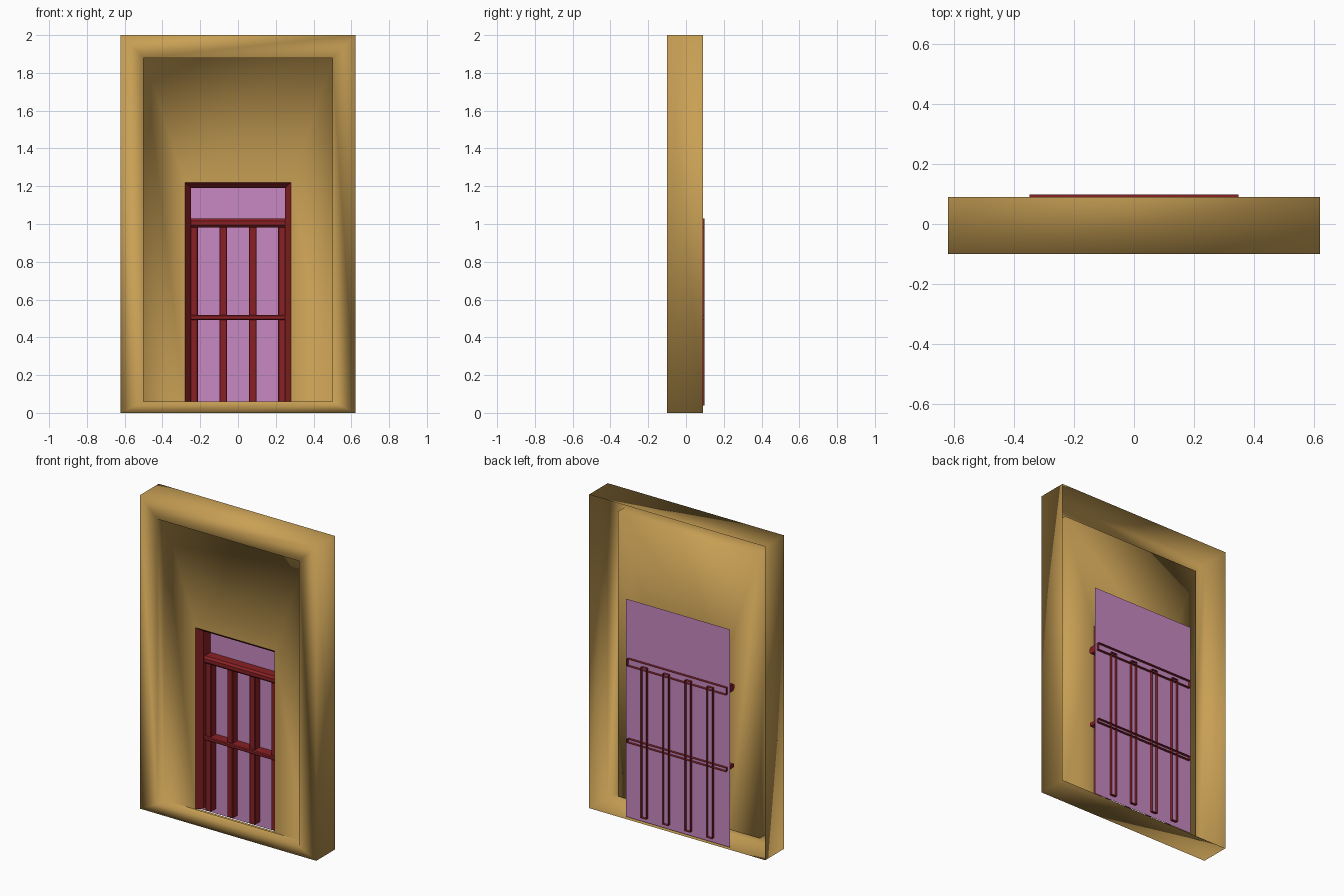
import bpy, bmesh

if "Cube" in bpy.data.objects:
    bpy.data.objects.remove(bpy.data.objects["Cube"])


def material(name, rgb):
    m = bpy.data.materials.new(name)
    m.diffuse_color = (*rgb, 1)
    m.use_nodes = True
    m.node_tree.nodes["Principled BSDF"].inputs["Base Color"].default_value = m.diffuse_color
    return m


TAN = material("tan plaster", (0.58, 0.35, 0.09))
RED = material("dark red paint", (0.25, 0.015, 0.018))
PINK = material("mauve pane", (0.57, 0.25, 0.54))


def finish(name, bm, mat, smooth=False):
    me = bpy.data.meshes.new(name)
    for f in bm.faces:
        f.smooth = smooth
    bm.normal_update()
    bm.to_mesh(me)
    bm.free()
    me.materials.append(mat)
    ob = bpy.data.objects.new(name, me)
    bpy.context.collection.objects.link(ob)
    return ob


def loop(bm, w, z0, z1, y):
    """Rectangle of verts: counter-clockwise seen from the front."""
    return [bm.verts.new((x, y, z)) for x, z in
            ((-w, z0), (w, z0), (w, z1), (-w, z1))]


def bridge(bm, a, b, sides=(0, 1, 2, 3)):
    for i in sides:
        j = (i + 1) % 4
        bm.faces.new((a[i], a[j], b[j], b[i]))


PANEL_Y = -0.03
U = (1, 2, 3)  # sides and top, open at the floor

# Wall surround: open-backed shell, front border, niche and pierced panel
bm = bmesh.new()
rings = [loop(bm, 0.622, 0, 2, 0.09), loop(bm, 0.622, 0, 2, -0.1),
         loop(bm, 0.5, 0.06, 1.88, -0.1), loop(bm, 0.5, 0.06, 1.88, PANEL_Y)]
for a, b in zip(rings, rings[1:]):
    bridge(bm, a, b)
bridge(bm, rings[3], loop(bm, 0.28, 0.06, 1.22, PANEL_Y), U)
finish("wall_surround", bm, TAN, True)

# Door jamb: bevelled front lip, then straight reveal to the pane
bm = bmesh.new()
rings = [loop(bm, 0.28, 0.06, 1.22, PANEL_Y), loop(bm, 0.25, 0.06, 1.19, 0.01),
         loop(bm, 0.25, 0.06, 1.19, 0.08)]
bridge(bm, rings[0], rings[1], U)
bridge(bm, rings[1], rings[2], U)
finish("door_jamb", bm, RED)

# Pane behind the bars
bm = bmesh.new()
bm.faces.new(loop(bm, 0.366, 0.01, 1.4, 0.08))
finish("door_pane", bm, PINK)


def bar(name, centre, half, lo, hi, front, chamfer, vertical):
    """Open-backed channel with chamfered front and closed ends."""
    bm = bmesh.new()
    c = chamfer
    prof = [(-half, 0.098), (-half, front + c), (-half + c, front),
            (half - c, front), (half, front + c), (half, 0.098)]
    ends = []
    for t in (lo, hi):
        ends.append([bm.verts.new((centre + p, y, t) if vertical
                                  else (t, y, centre + p)) for p, y in prof])
    for i in range(5):
        bm.faces.new((ends[0][i], ends[0][i + 1], ends[1][i + 1], ends[1][i]))
    for e in ends:
        bm.faces.new(e)
    bmesh.ops.recalc_face_normals(bm, faces=bm.faces[:])
    finish(name, bm, RED)


# Upright bars and cross rails
for i, x in enumerate((-0.232, -0.078, 0.078, 0.232)):
    bar(f"upright_bar_{i + 1}", x, 0.02, 0.04, 1.0, 0.03, 0.004, True)
bar("top_rail", 1.005, 0.023, -0.35, 0.35, 0.012, 0.012, False)
bar("middle_rail", 0.505, 0.012, -0.35, 0.35, 0.015, 0.005, False)
